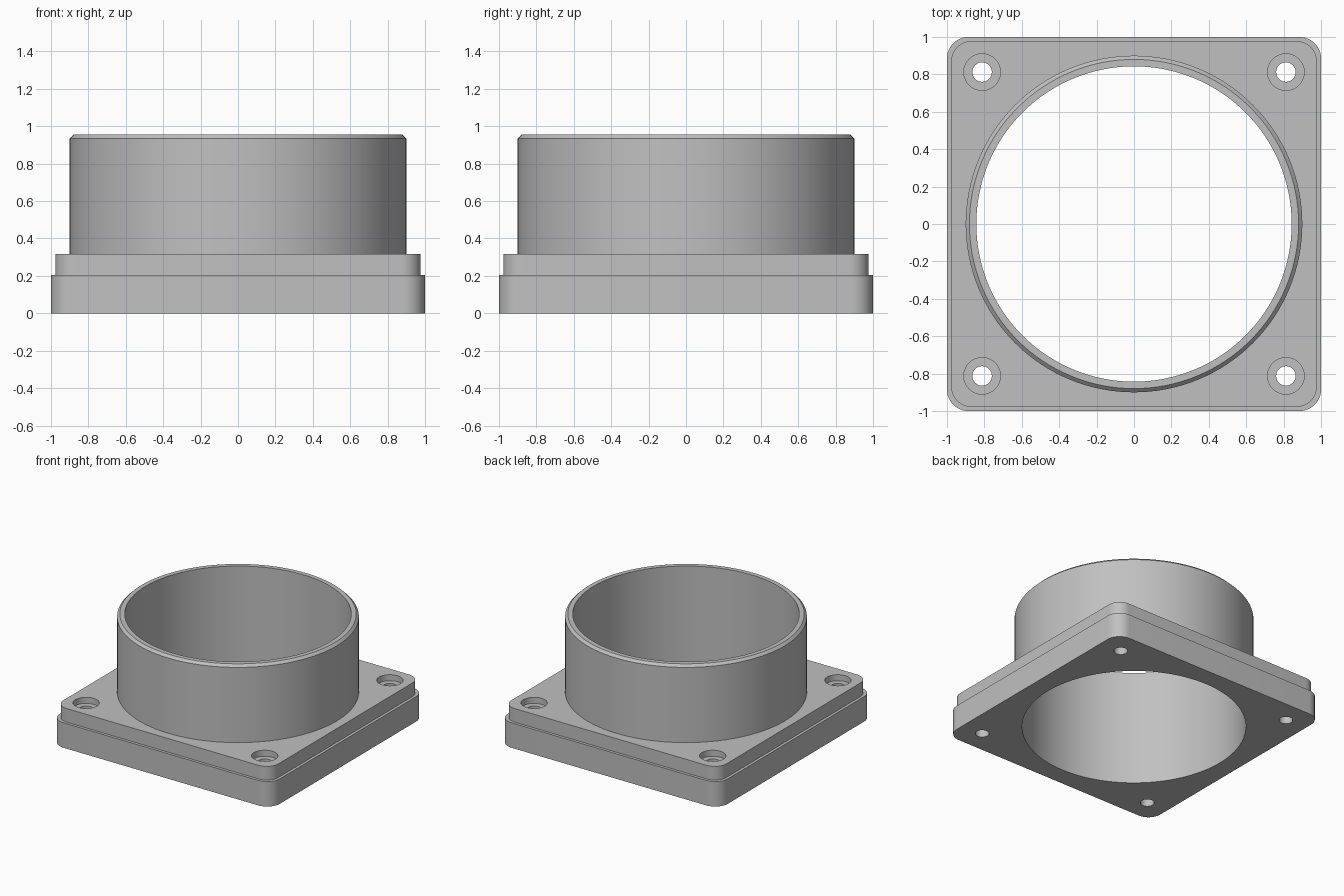
import bpy, bmesh
from math import sin, cos, pi, radians

cube = bpy.data.objects.get("Cube")
if cube:
    bpy.data.objects.remove(cube, do_unlink=True)

grey = bpy.data.materials.new("light_grey")
grey.use_nodes = True
colour = (0.53, 0.53, 0.53, 1)
grey.diffuse_color = colour
grey.node_tree.nodes["Principled BSDF"].inputs["Base Color"].default_value = colour


def circle(r, n, cx=0, cy=0):
    return [(cx + r * cos(2 * pi * i / n), cy + r * sin(2 * pi * i / n)) for i in range(n)]


def rounded_square(half, r, steps=12):
    pts = []
    for k, (sx, sy) in enumerate([(1, 1), (-1, 1), (-1, -1), (1, -1)]):
        for i in range(steps + 1):
            a = pi / 2 * (k + i / steps)
            pts.append((sx * (half - r) + r * cos(a), sy * (half - r) + r * sin(a)))
    return pts


def loft(name, sections):
    """Closed solid through a stack of (outline, height) sections."""
    bm = bmesh.new()
    rings = [[bm.verts.new((x, y, z)) for x, y in outline] for outline, z in sections]
    for low, high in zip(rings, rings[1:]):
        for i in range(len(low)):
            j = (i + 1) % len(low)
            bm.faces.new((low[i], low[j], high[j], high[i]))
    bm.faces.new(rings[0][::-1])
    bm.faces.new(rings[-1])
    mesh = bpy.data.meshes.new(name)
    bm.to_mesh(mesh)
    bm.free()
    mesh.materials.append(grey)
    obj = bpy.data.objects.new(name, mesh)
    bpy.context.collection.objects.link(obj)
    return obj


def combine(target, tool, operation):
    tool.hide_render = True
    mod = target.modifiers.new(operation.lower(), "BOOLEAN")
    mod.operation, mod.solver, mod.object = operation, "EXACT", tool
    bpy.context.view_layer.objects.active = target
    bpy.ops.object.modifier_apply(modifier=mod.name)
    bpy.data.objects.remove(tool, do_unlink=True)


# Stepped square flange
outer, inner = rounded_square(1.0, 0.115), rounded_square(0.977, 0.105)
PLATE_TOP, TOP = 0.317, 0.955
flange = loft("flanged_collar", [(outer, 0), (outer, 0.205), (inner, 0.205), (inner, PLATE_TOP)])

# Round collar with a chamfered rim
N = 128
collar = loft("collar", [(circle(0.9, N), 0.1), (circle(0.9, N), TOP - 0.02),
                         (circle(0.88, N), TOP)])
combine(flange, collar, "UNION")

# Main bore
bore = circle(0.843, N)
combine(flange, loft("bore_cutter", [(bore, -0.1), (bore, 1.1)]), "DIFFERENCE")

# Counterbored screw holes in the corners
for sx in (-1, 1):
    for sy in (-1, 1):
        x, y = 0.812 * sx, 0.812 * sy
        hole, recess = circle(0.052, 32, x, y), circle(0.098, 32, x, y)
        cutter = loft("screw_cutter", [(hole, -0.1), (hole, PLATE_TOP - 0.05),
                                       (recess, PLATE_TOP - 0.05), (recess, 0.5)])
        combine(flange, cutter, "DIFFERENCE")

# Smooth round walls, crisp edges
bpy.ops.object.select_all(action="DESELECT")
flange.select_set(True)
bpy.context.view_layer.objects.active = flange
bpy.ops.object.shade_smooth_by_angle(angle=radians(30))
